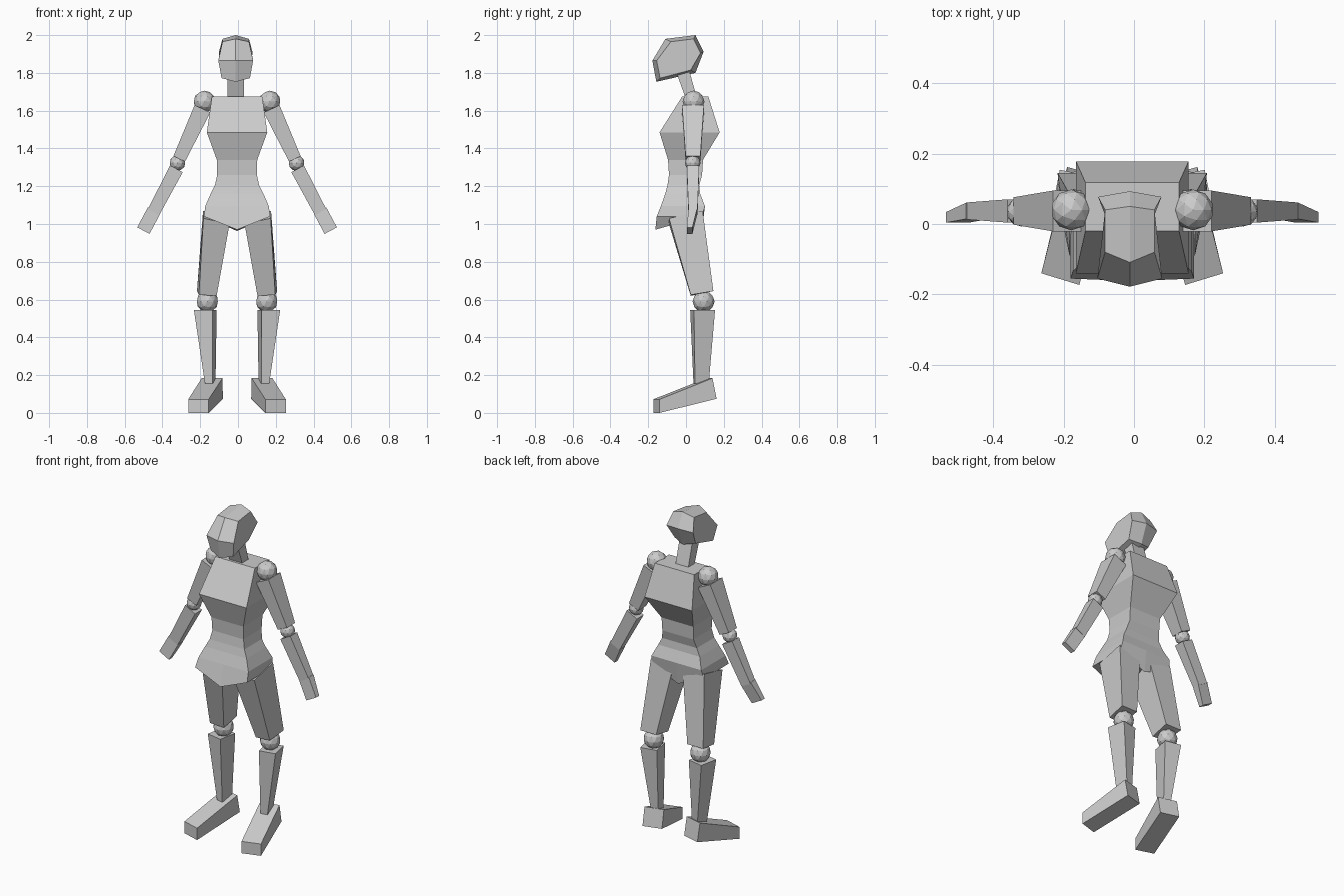
import bpy, bmesh, math
from mathutils import Vector

if "Cube" in bpy.data.objects:
    bpy.data.objects.remove(bpy.data.objects["Cube"])

grey = bpy.data.materials.new("light grey")
grey.diffuse_color = (0.6, 0.6, 0.6, 1)
grey.use_nodes = True
grey.node_tree.nodes["Principled BSDF"].inputs["Base Color"].default_value = grey.diffuse_color
CX = -0.005  # body centre line


def finish(name, bm):
    bmesh.ops.recalc_face_normals(bm, faces=bm.faces)
    mesh = bpy.data.meshes.new(name)
    bm.to_mesh(mesh)
    bm.free()
    mesh.materials.append(grey)
    obj = bpy.data.objects.new(name, mesh)
    bpy.context.collection.objects.link(obj)


def loft(name, rings, caps=True):
    """Skin a list of equal-length point rings and close both ends."""
    bm = bmesh.new()
    vs = [[bm.verts.new(p) for p in r] for r in rings]
    n = len(vs[0])
    for a, b in zip(vs, vs[1:]):
        for i in range(n):
            j = (i + 1) % n
            bm.faces.new((a[i], a[j], b[j], b[i]))
    if caps:
        bm.faces.new(vs[0])
        bm.faces.new(vs[-1])
    finish(name, bm)


def rect(x0, x1, y0, y1, z0, z1=None):
    """Rectangle ring; z0 is the front height, z1 the back height."""
    z1 = z0 if z1 is None else z1
    return [(x0, y0, z0), (x1, y0, z0), (x1, y1, z1), (x0, y1, z1)]


def limb(name, p0, p1, size0, size1):
    """Tapered box between two points, cut square to its axis."""
    p0, p1 = Vector(p0), Vector(p1)
    depth = Vector((0, 1, 0))
    side = (p1 - p0).cross(depth).normalized()
    loft(name, [[p + side * w * a + depth * d * b
                 for a, b in ((-1, -1), (1, -1), (1, 1), (-1, 1))]
                for p, (w, d) in ((p0, size0), (p1, size1))])


def ball(name, centre, radius):
    bm = bmesh.new()
    bmesh.ops.create_icosphere(bm, subdivisions=2, radius=radius)
    bmesh.ops.translate(bm, verts=bm.verts, vec=centre)
    finish(name, bm)


# Head: faceted slab, wide at the middle profile with bevelled flat sides
mid = [(-.109, 1.98), (.05, 2.0), (.093, 1.912), (.05, 1.80), (-.157, 1.753), (-.178, 1.865)]
flat = [(-.08, 1.965), (.04, 1.98), (.077, 1.905), (.025, 1.815), (-.137, 1.772), (-.155, 1.865)]
half = [.07, .07, .09, .07, .075, .092]
hx = CX - .007
loft("head", [[(hx + s * w, y, z) for w, (y, z) in zip(half, flat)] if s else
              [(hx, y, z) for y, z in mid] for s in (-1, 0, 1)])

# Neck leaning forward
loft("neck", [rect(hx - .043, hx + .043, .0, .06, 1.66),
              rect(hx - .043, hx + .043, -.05, .015, 1.80, 1.82)])

# Chest
loft("chest", [rect(CX - w, CX + w, y0, y1, z) for w, y0, y1, z in (
    (.107, -.095, .09, 1.34), (.16, -.14, .178, 1.485), (.133, -.02, .118, 1.675))])

# Waist and pelvis, with a V-shaped hem
rings = []
for w, y0, y1, z, drop in ((.107, -.095, .09, 1.34, 0), (.105, -.09, .085, 1.26, 0),
                           (.117, -.098, .07, 1.205, 0), (.14, -.11, .075, 1.16, 0),
                           (.168, -.133, .10, 1.095, 0), (.175, -.155, .085, 1.04, .07)):
    rings.append([(CX - w, y0, z), (CX, y0 - drop * .1, z - drop), (CX + w, y0, z),
                  (CX + w, y1, z), (CX, y1, z - drop * 1.1), (CX - w, y1, z)])
loft("waist_and_pelvis", rings)

for s, tag in ((-1, "right"), (1, "left")):
    def at(x, y, z):
        return (CX + s * x, y, z)

    # Arm
    ball(tag + "_shoulder_ball", at(.173, .04, 1.648), .058)
    limb(tag + "_upper_arm", at(.183, .037, 1.61), at(.306, .037, 1.345), (.046, .058), (.034, .039))
    ball(tag + "_elbow_ball", at(.315, .035, 1.323), .042)
    limb(tag + "_forearm", at(.321, .037, 1.292), at(.442, .037, 1.063), (.038, .033), (.034, .024))
    limb(tag + "_hand", at(.440, .037, 1.070), at(.496, .019, .965), (.037, .023), (.037, .015))

    # Thigh
    loft(tag + "_thigh", [
        [at(.04, -.09, 1.0), at(.178, -.09, 1.03), at(.18, .088, 1.07), at(.035, .088, 1.04)],
        [at(.108, .025, .62), at(.202, .025, .625), at(.212, .145, .645), at(.105, .145, .645)]])
    ball(tag + "_knee_ball", at(.157, .093, .59), .058)

    # Shin, turned outward with the foot
    c, d = math.cos(.2), math.sin(.2)
    loft(tag + "_shin", [[at(x + a * w * c - b * h * d, y + a * w * d + b * h * c, z)
                          for a, b in ((-1, -1), (1, -1), (1, 1), (-1, 1))]
                         for x, y, z, w, h in ((.168, .088, .545, .05, .057),
                                               (.142, .08, .155, .021, .037))])

    # Foot: wedge rising to the heel
    loft(tag + "_foot", [
        [at(.258, -.14, 0), at(.15, -.173, 0), at(.15, -.173, .072), at(.258, -.14, .072)],
        [at(.185, .162, .075), at(.075, .132, .075), at(.077, .11, .184), at(.187, .14, .184)]])
